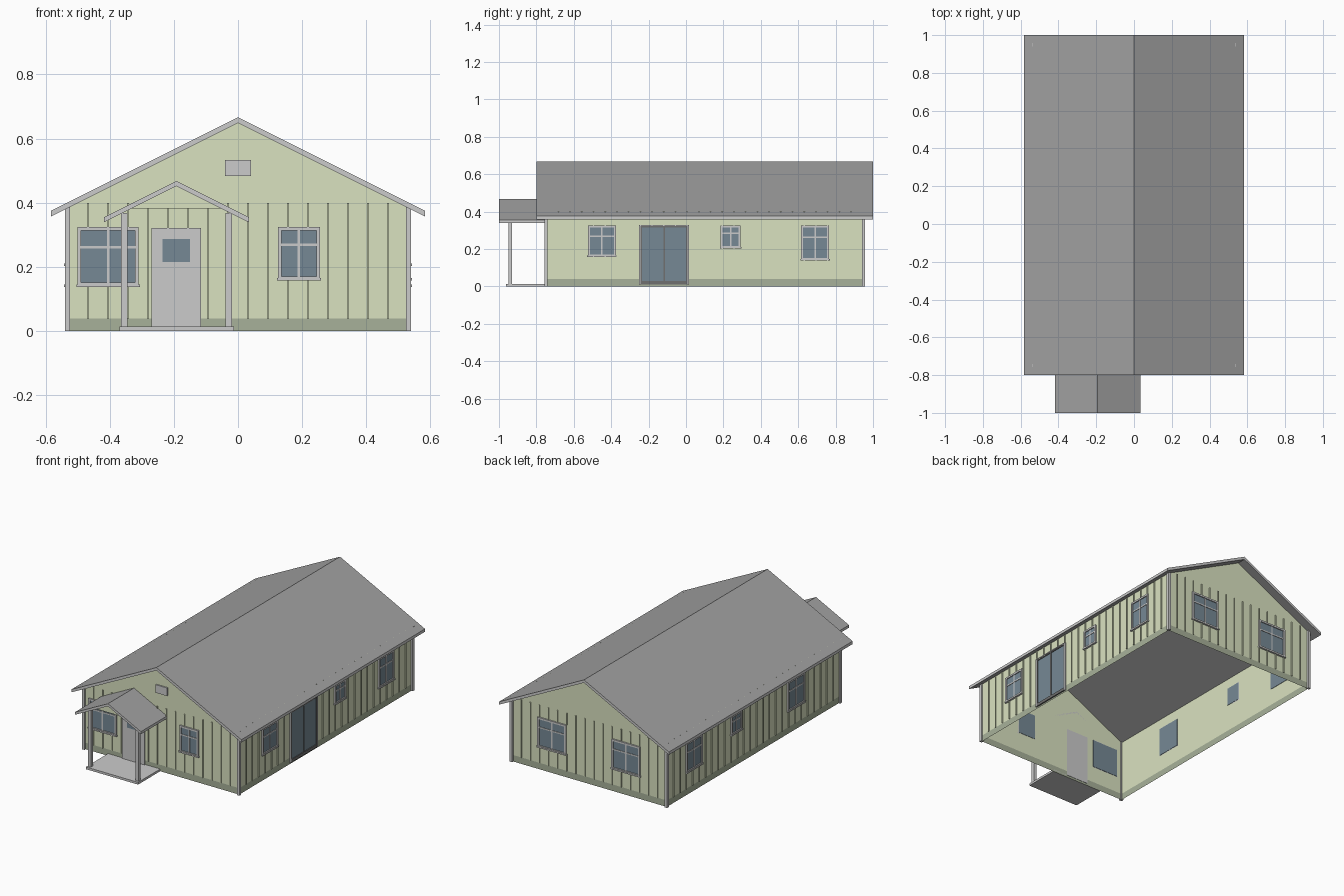
import bpy, bmesh

if "Cube" in bpy.data.objects:
    bpy.data.objects.remove(bpy.data.objects["Cube"])

def material(name, r, g, b):
    m = bpy.data.materials.new(name)
    m.diffuse_color = (r, g, b, 1)
    m.use_nodes = True
    m.node_tree.nodes["Principled BSDF"].inputs["Base Color"].default_value = m.diffuse_color
    return m

GREEN = material("siding_green", 0.70, 0.76, 0.53)
DARK_GREEN = material("base_green", 0.39, 0.44, 0.32)
GLASS = material("glass_blue", 0.18, 0.25, 0.30)
ROOF = material("roof_grey", 0.36, 0.36, 0.36)
TRIM = material("trim_grey", 0.8, 0.8, 0.8)
BRONZE = material("door_frame_dark", 0.16, 0.16, 0.16)

def finish(name, bm, *mats):
    bmesh.ops.recalc_face_normals(bm, faces=bm.faces)
    me = bpy.data.meshes.new(name)
    bm.to_mesh(me)
    bm.free()
    for m in mats:
        me.materials.append(m)
    ob = bpy.data.objects.new(name, me)
    bpy.context.collection.objects.link(ob)
    return ob

# Wall frames: u along the wall, z up, d outwards
FRONT_Y, BACK_Y, SIDE_X = -0.745, 0.945, 0.53
WALLS = {
    "front": lambda u, z, d: (u, FRONT_Y - d, z),
    "back": lambda u, z, d: (u, BACK_Y + d, z),
    "right": lambda u, z, d: (SIDE_X + d, u, z),
    "left": lambda u, z, d: (-SIDE_X - d, u, z),
}
WORLD = lambda u, z, d: (u, d, z)

def boxes(name, place, items, mat):
    """One object from boxes (u0, u1, z0, z1, d0, d1)."""
    bm = bmesh.new()
    for u0, u1, z0, z1, d0, d1 in items:
        a, b = [[bm.verts.new(place(u, z, d)) for u, z in
                 ((u0, z0), (u1, z0), (u1, z1), (u0, z1))] for d in (d0, d1)]
        bm.faces.new(a)
        bm.faces.new(b)
        for i in range(4):
            j = (i + 1) % 4
            bm.faces.new((a[i], a[j], b[j], b[i]))
    return finish(name, bm, mat)

def panel(name, place, outline, mat):
    bm = bmesh.new()
    bm.faces.new([bm.verts.new(place(u, z, 0)) for u, z in outline])
    me_ob = finish(name, bm, mat)
    return me_ob

def prism(name, profile, y0, y1, *mats):
    """Extrude an xz profile along y."""
    bm = bmesh.new()
    f = bm.faces.new([bm.verts.new((x, y0, z)) for x, z in profile])
    ext = bmesh.ops.extrude_face_region(bm, geom=[f])["geom"]
    for v in ext:
        if isinstance(v, bmesh.types.BMVert):
            v.co.y = y1
    # extrude keeps the starting face, so the prism is closed
    bmesh.ops.recalc_face_normals(bm, faces=bm.faces)
    if len(mats) > 1:
        for f in bm.faces:
            f.normal_update()
            f.material_index = 0 if abs(f.normal.z) > 0.6 else 1
    return finish(name, bm, *mats)

def gable_roof(name, cx, half_l, half_r, top, thick, y0, y1):
    s = 0.5
    prism(name, [(cx - half_l, top - s * half_l), (cx, top), (cx + half_r, top - s * half_r),
                 (cx + half_r, top - s * half_r - thick), (cx, top - thick),
                 (cx - half_l, top - s * half_l - thick)], y0, y1, ROOF, TRIM)

# Openings per wall: windows and doors (u0, u1, z0, z1)
WINDOWS = {
    "front": [(-0.50, -0.31, 0.14, 0.325), (0.125, 0.255, 0.16, 0.325)],
    "back": [(0.157, 0.353, 0.14, 0.325), (-0.35, -0.155, 0.14, 0.325)],
    "right": [(-0.525, -0.375, 0.16, 0.325), (0.185, 0.292, 0.205, 0.325),
              (0.615, 0.765, 0.14, 0.325)],
    "left": [(-0.40, -0.235, 0.14, 0.325), (0.215, 0.32, 0.205, 0.325),
             (0.605, 0.76, 0.14, 0.325)],
}
DOOR = (-0.27, -0.115, 0.013, 0.322)
SLIDER = (-0.25, 0.015, 0.01, 0.328)
VENT = (-0.04, 0.04, 0.483, 0.533)
OTHER = {"front": [DOOR], "right": [SLIDER]}

# Walls and darker base band
BASE, PLATE = 0.04, 0.387
for side, place in WALLS.items():
    gable = side in ("front", "back")
    lo, hi = (-SIDE_X, SIDE_X) if gable else (FRONT_Y, BACK_Y)
    outline = [(lo, BASE), (hi, BASE), (hi, PLATE)]
    if gable:
        outline.append((0, PLATE + 0.5 * SIDE_X))
    outline.append((lo, PLATE))
    panel(side + "_wall", place, outline, GREEN)
    panel(side + "_base", place, [(lo, 0), (hi, 0), (hi, BASE), (lo, BASE)], DARK_GREEN)

    # Battens, interrupted at openings
    items, n = [], (17 if gable else 27)
    for i in range(1, n):
        u = lo + (hi - lo) * i / n
        spans = [(BASE, 0.40)]
        for u0, u1, z0, z1 in WINDOWS[side] + OTHER.get(side, []):
            if u0 - 0.004 < u < u1 + 0.004:
                spans = [(BASE, z0), (z1, 0.40)]
        items += [(u - 0.003, u + 0.003, a, b, 0, 0.006) for a, b in spans if b > a]
    boxes(side + "_battens", place, items, GREEN)

    # Windows: glass, frame, glazing bars and sill
    for k, (u0, u1, z0, z1) in enumerate(WINDOWS[side], 1):
        t, c, zb = 0.011, (u0 + u1) / 2, z0 + (z1 - z0) * 0.66
        name = f"{side}_window_{k}"
        boxes(name + "_glass", place, [(u0 + 0.004, u1 - 0.004, z0 + 0.004, z1 - 0.004, -0.002, 0.003)], GLASS)
        boxes(name + "_frame", place, [
            (u0, u0 + t, z0, z1, 0, 0.009), (u1 - t, u1, z0, z1, 0, 0.009),
            (u0 + t, u1 - t, z1 - t, z1, 0, 0.009), (u0 + t, u1 - t, z0, z0 + t, 0, 0.009),
            (u0 - 0.004, u1 + 0.004, z0 - 0.002, z0 + 0.006, 0, 0.012),
            (c - 0.004, c + 0.004, z0 + t, z1 - t, 0, 0.006),
            (u0 + t, u1 - t, zb - 0.004, zb + 0.004, 0, 0.006)], TRIM)

# Corner boards
boxes("corner_boards", WORLD,
      [(x, x + 0.017, 0, 0.398, y, y + 0.017)
       for x in (-0.54, 0.523) for y in (-0.757, 0.94)], TRIM)

# Front door with small light, and gable vent
F = WALLS["front"]
boxes("front_door", F, [(*DOOR, -0.002, 0.007)], TRIM)
boxes("front_door_glass", F, [(-0.235, -0.15, 0.215, 0.287, 0, 0.009)], GLASS)
boxes("gable_vent", F, [(*VENT, 0, 0.008)], TRIM)

# Sliding glass door
u0, u1, z0, z1 = SLIDER
R, c = WALLS["right"], (u0 + u1) / 2
boxes("sliding_door_glass", R, [(u0 + 0.005, u1 - 0.005, z0 + 0.005, z1 - 0.005, -0.002, 0.003)], GLASS)
boxes("sliding_door_trim", R, [(u0, u0 + 0.008, z0, z1, 0, 0.009), (u1 - 0.008, u1, z0, z1, 0, 0.009),
                               (u0, u1, z1 - 0.006, z1, 0, 0.009)], TRIM)
boxes("sliding_door_frame", R, [
    (u0 + 0.008, u0 + 0.014, z0, z1 - 0.006, 0, 0.007), (u1 - 0.014, u1 - 0.008, z0, z1 - 0.006, 0, 0.007),
    (c - 0.004, c + 0.004, z0, z1 - 0.006, 0, 0.007), (u0, u1, z0, z0 + 0.018, 0, 0.008),
    (u0 + 0.008, u1 - 0.008, z1 - 0.013, z1 - 0.006, 0, 0.007)], BRONZE)

# Roofs
gable_roof("main_roof", 0, 0.583, 0.583, 0.667, 0.018, -0.80, 1.0)
gable_roof("porch_roof", -0.192, 0.226, 0.226, 0.468, 0.016, -1.0, FRONT_Y)

# Porch: slab, posts and gable infill
boxes("porch_slab", WORLD, [(-0.37, -0.012, 0, 0.014, -0.962, FRONT_Y)], TRIM)
boxes("porch_posts", WORLD, [(x, x + 0.02, 0.014, 0.368, -0.95, -0.93) for x in (-0.365, -0.039)], TRIM)
prism("porch_gable", [(-0.330, 0.383), (-0.054, 0.383), (-0.192, 0.453)], -0.946, -0.936, GREEN)
